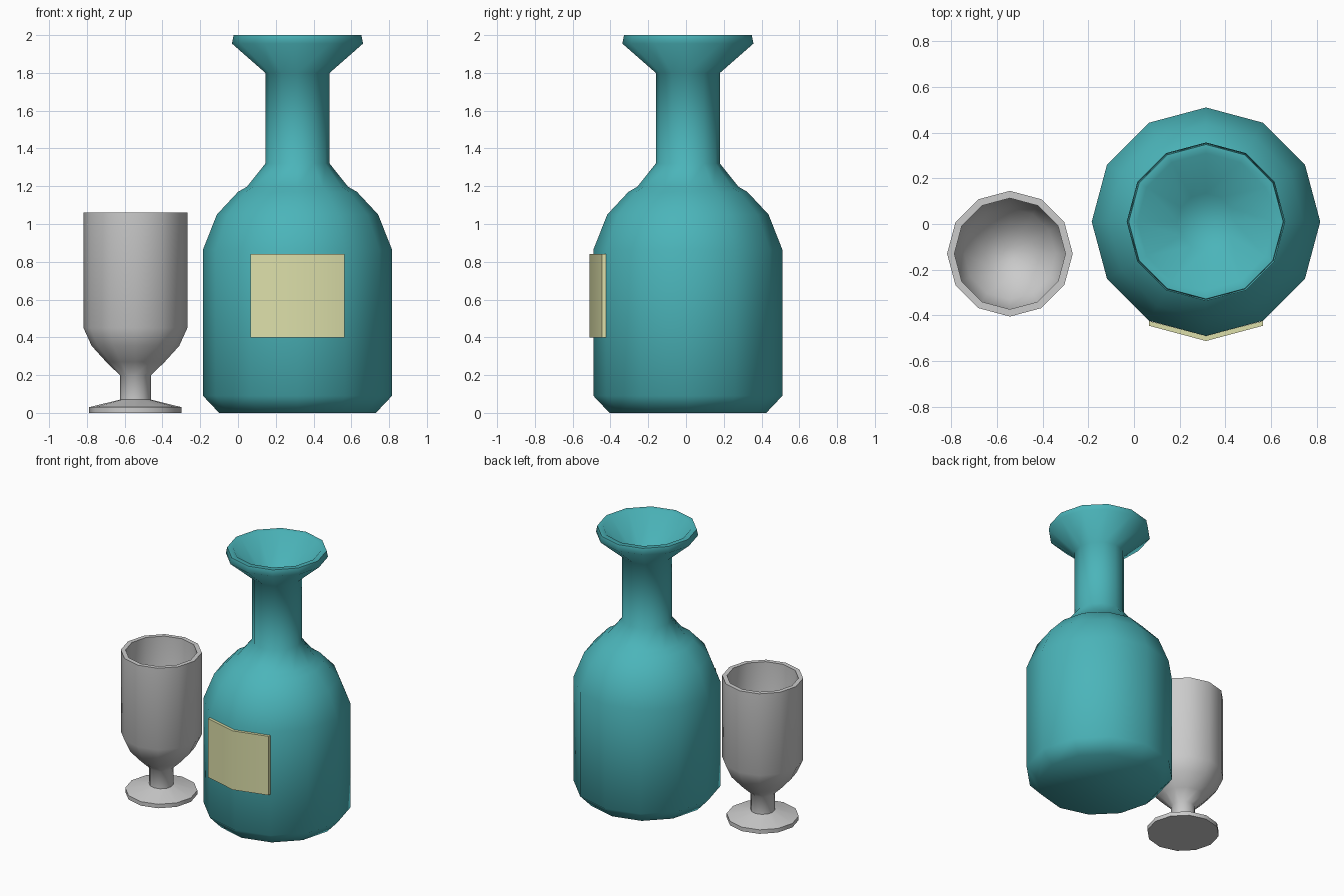
import bpy, bmesh, math

if "Cube" in bpy.data.objects:
    bpy.data.objects.remove(bpy.data.objects["Cube"])

SIDES = 12


def material(name, rgb):
    m = bpy.data.materials.new(name)
    m.diffuse_color = (*rgb, 1)
    m.use_nodes = True
    m.node_tree.nodes["Principled BSDF"].inputs["Base Color"].default_value = m.diffuse_color
    return m


def finish(bm, name, mat=None, angle=60):
    bmesh.ops.recalc_face_normals(bm, faces=bm.faces)
    me = bpy.data.meshes.new(name)
    bm.to_mesh(me)
    bm.free()
    ob = bpy.data.objects.new(name, me)
    bpy.context.collection.objects.link(ob)
    if mat:
        me.materials.append(mat)
    bpy.ops.object.select_all(action='DESELECT')
    ob.select_set(True)
    bpy.context.view_layer.objects.active = ob
    bpy.ops.object.shade_smooth_by_angle(angle=math.radians(angle))
    return ob


def lathe(name, profile, cx, cy, mat=None):
    """Revolve (radius, z) points in 12 sides and cap both ends."""
    bm = bmesh.new()
    rings = []
    for r, z in profile:
        rings.append([bm.verts.new((cx + r * math.cos(2 * math.pi * i / SIDES),
                                    cy + r * math.sin(2 * math.pi * i / SIDES), z))
                      for i in range(SIDES)])
    for a, b in zip(rings, rings[1:]):
        for i in range(SIDES):
            j = (i + 1) % SIDES
            bm.faces.new((a[i], a[j], b[j], b[i]))
    bm.faces.new(rings[0])
    bm.faces.new(rings[-1])
    return finish(bm, name, mat)


teal = material("teal_glass", (0.07, 0.46, 0.49))
cream = material("cream_paper", (0.72, 0.74, 0.40))

# Bottle: body, shoulder, neck, flared lip and funnel inside
lathe("bottle", [(0.415, 0), (0.5, 0.09), (0.5, 0.865), (0.427, 1.05),
                 (0.315, 1.17), (0.268, 1.197), (0.17, 1.32), (0.17, 1.80),
                 (0.347, 1.955), (0.338, 2.0), (0.30, 2.0), (0.125, 1.80)],
      0.315, 0.01, teal)

# Goblet: foot, stem, bowl outside then bowl inside
lathe("goblet", [(0.245, 0), (0.245, 0.03), (0.083, 0.07), (0.083, 0.20),
                 (0.155, 0.27), (0.232, 0.355), (0.275, 0.45), (0.275, 1.06),
                 (0.243, 1.06), (0.243, 0.46), (0.20, 0.37), (0.11, 0.28),
                 (0.03, 0.25)],
      -0.543, -0.13)

# Label: a thin sheet folded over the two front faces of the bottle
outline = [(0.065, -0.424), (0.065, -0.445), (0.315, -0.512),
           (0.565, -0.445), (0.565, -0.424), (0.315, -0.489)]
bm = bmesh.new()
low = [bm.verts.new((x, y, 0.40)) for x, y in outline]
high = [bm.verts.new((x, y, 0.84)) for x, y in outline]
for i in range(6):
    j = (i + 1) % 6
    bm.faces.new((low[i], low[j], high[j], high[i]))
for ring in (low, high):
    bm.faces.new((ring[0], ring[1], ring[2], ring[5]))
    bm.faces.new((ring[5], ring[2], ring[3], ring[4]))
finish(bm, "label", cream, 40)
